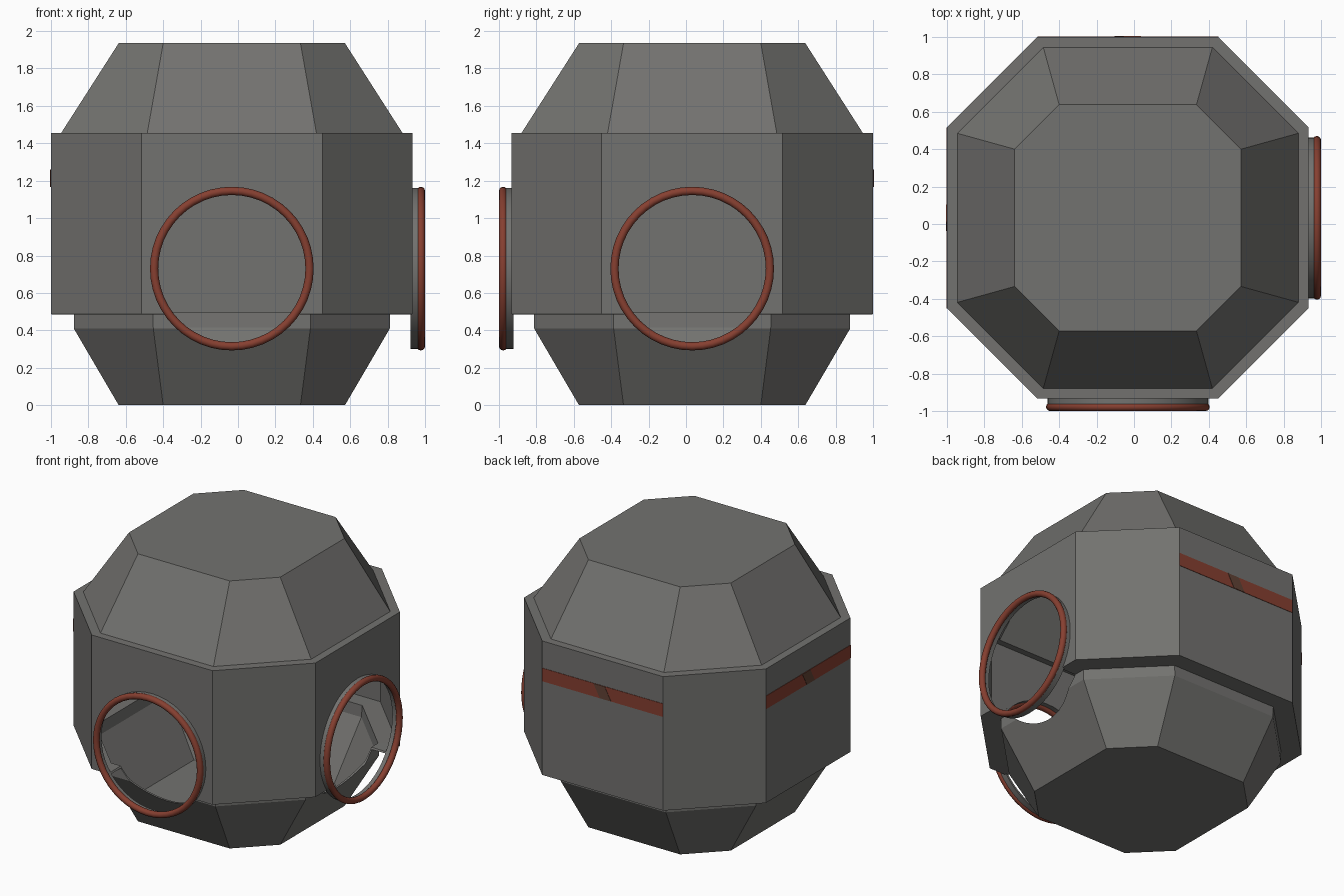
import bpy, bmesh, math
from mathutils import Matrix, Vector

if "Cube" in bpy.data.objects:
    bpy.data.objects.remove(bpy.data.objects["Cube"])

CX, CY = -0.033, 0.033      # body centre
R = 0.967                   # half width of the wall band
WIN_Z = 0.73                # window centre height


def material(name, rgb):
    m = bpy.data.materials.new(name)
    m.diffuse_color = (*rgb, 1)
    m.use_nodes = True
    m.node_tree.nodes["Principled BSDF"].inputs["Base Color"].default_value = m.diffuse_color
    return m


grey = material("hull grey", (0.17, 0.168, 0.16))
red = material("rust red", (0.24, 0.05, 0.03))
brown = material("dark brown", (0.12, 0.055, 0.035))


def finish(name, bm, mat):
    bmesh.ops.recalc_face_normals(bm, faces=bm.faces)
    me = bpy.data.meshes.new(name)
    bm.to_mesh(me)
    bm.free()
    ob = bpy.data.objects.new(name, me)
    me.materials.append(mat)
    bpy.context.collection.objects.link(ob)
    return ob


def apply_all(ob):
    bpy.ops.object.select_all(action='DESELECT')
    bpy.context.view_layer.objects.active = ob
    ob.select_set(True)
    for m in list(ob.modifiers):
        bpy.ops.object.modifier_apply(modifier=m.name)


def side(angle):
    """Turn front-facing parts (facing -y) about the body centre."""
    return Matrix.Translation((CX, CY, 0)) @ Matrix.Rotation(angle, 4, 'Z')


# hollow eight-sided hull: (height, half width, half length of the flat side)
profile = [(0, 0.605, 0.367), (0.41, 0.845, 0.42), (0.485, 0.845, 0.422),
           (0.486, R, R / 2), (1.455, R, R / 2), (1.456, 0.912, 0.452),
           (1.935, 0.605, 0.367)]
bm = bmesh.new()
rings = []
for z, h, c in profile:
    pts = [(c, -h), (h, -c), (h, c), (c, h), (-c, h), (-h, c), (-h, -c), (-c, -h)]
    rings.append([bm.verts.new((CX + x, CY + y, z)) for x, y in pts])
for a, b in zip(rings, rings[1:]):
    for i in range(8):
        j = (i + 1) % 8
        bm.faces.new((a[i], a[j], b[j], b[i]))
bm.faces.new(rings[0][::-1])
bm.faces.new(rings[-1])
hull = finish("hull", bm, grey)
sol = hull.modifiers.new("thickness", 'SOLIDIFY')
sol.thickness = 0.015
sol.offset = -1

# round window openings in the front and right sides
cutters = []
for name, ang in (("front", 0), ("right", math.pi / 2)):
    bm = bmesh.new()
    bmesh.ops.create_cone(bm, cap_ends=True, segments=48, radius1=0.415,
                          radius2=0.415, depth=0.6,
                          matrix=side(ang) @ Matrix.Translation((0, -0.85, WIN_Z))
                          @ Matrix.Rotation(math.pi / 2, 4, 'X'))
    cut = finish(name + "_window_cutter", bm, grey)
    cut.hide_render = True
    mod = hull.modifiers.new("window", 'BOOLEAN')
    mod.operation = 'DIFFERENCE'
    mod.solver = 'EXACT'
    mod.object = cut
    cutters.append(cut)
apply_all(hull)
for c in cutters:
    bpy.data.objects.remove(c)

for name, ang in (("front", 0), ("right", math.pi / 2)):
    # red window ring
    bpy.ops.mesh.primitive_torus_add(major_radius=0.4155, minor_radius=0.022,
                                     major_segments=48, minor_segments=12)
    ring = bpy.context.object
    ring.name = name + "_window_ring"
    ring.data.transform(side(ang) @ Matrix.Translation((0, -1.011, WIN_Z))
                        @ Matrix.Rotation(math.pi / 2, 4, 'X'))
    ring.data.materials.append(red)
    bpy.ops.object.shade_smooth()

    # short grey collar behind the ring
    bm = bmesh.new()
    bmesh.ops.create_cone(bm, cap_ends=False, segments=48, radius1=0.43,
                          radius2=0.43, depth=0.055,
                          matrix=side(ang) @ Matrix.Translation((0, -0.982, WIN_Z))
                          @ Matrix.Rotation(math.pi / 2, 4, 'X'))
    collar = finish(name + "_window_collar", bm, grey)
    s = collar.modifiers.new("thickness", 'SOLIDIFY')
    s.thickness = 0.015
    s.offset = -1
    apply_all(collar)
    bpy.ops.object.shade_smooth_by_angle()


def plate(name, ang, half_w, slant, z0, z1, thick, mat):
    """Thin plate on the outside of a wall, optionally slanted."""
    bm = bmesh.new()
    bmesh.ops.create_cube(bm, size=1)
    for v in bm.verts:
        v.co = Vector((v.co.x * 2 * half_w + v.co.z * slant,
                       -R - thick * (0.5 - v.co.y),
                       z0 + (v.co.z + 0.5) * (z1 - z0)))
    bm.transform(side(ang))
    return finish(name, bm, mat)


# painted stripes on the back and left walls, with a dark mark in the middle
for name, ang in (("back", math.pi), ("left", -math.pi / 2)):
    plate(name + "_stripe", ang, R / 2, 0, 1.165, 1.26, 0.003, red)
    plate(name + "_stripe_mark", ang, 0.045, -0.05, 1.166, 1.259, 0.005, brown)
